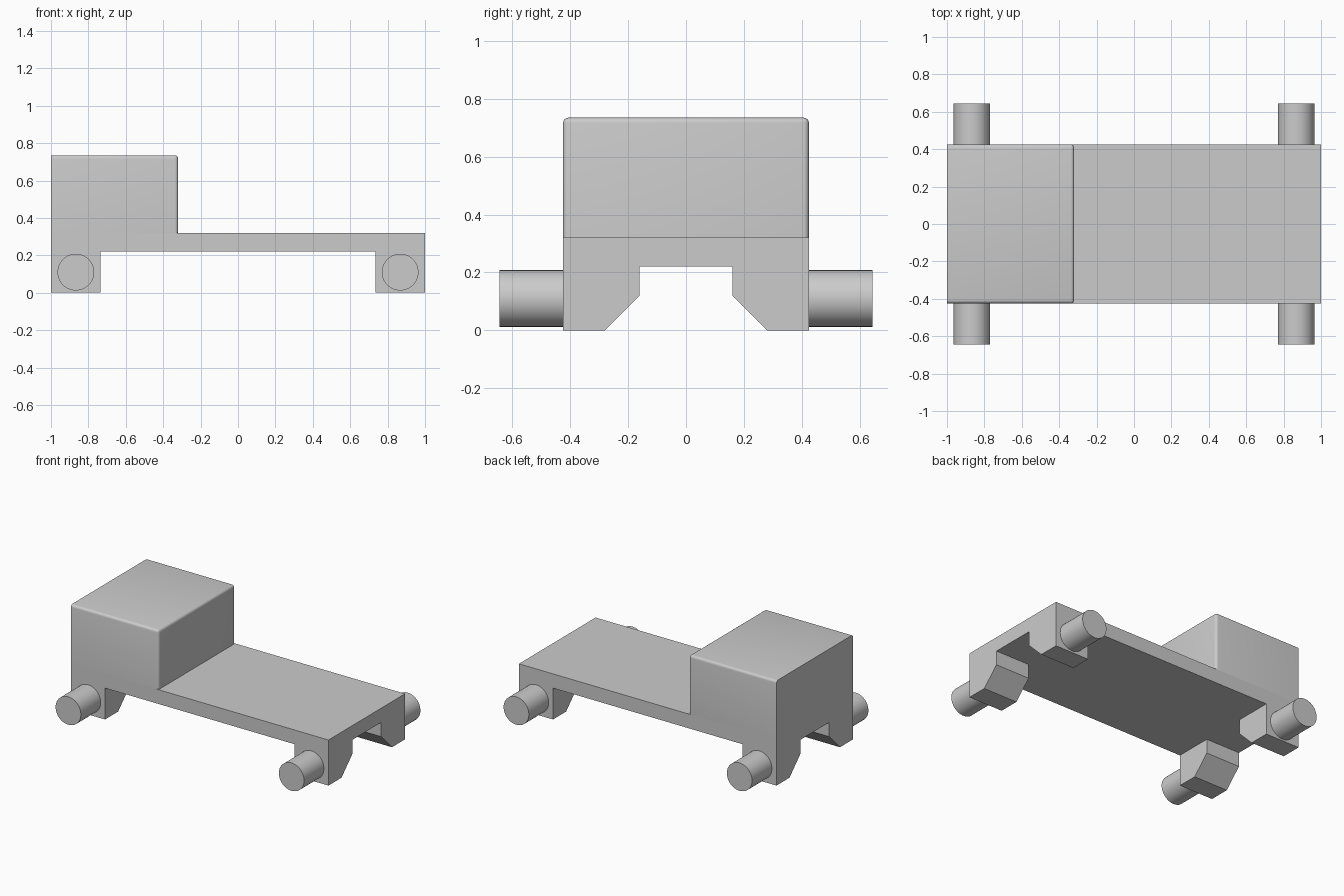
import bpy
import bmesh
from math import radians
from mathutils import Vector

cube = bpy.data.objects.get("Cube")
if cube:
    bpy.data.objects.remove(cube, do_unlink=True)

HALF_W = 0.425      # half width of the body
DECK_LOW, DECK_TOP, CAB_TOP = 0.22, 0.32, 0.735
CAB_FRONT = -0.32

grey = bpy.data.materials.new("plain_grey")
grey.use_nodes = True
grey.diffuse_color = (0.6, 0.6, 0.6, 1)
grey.node_tree.nodes["Principled BSDF"].inputs["Base Color"].default_value = (0.6, 0.6, 0.6, 1)


def finish(name, bm):
    """Turn a bmesh into a named grey object."""
    bmesh.ops.recalc_face_normals(bm, faces=bm.faces)
    mesh = bpy.data.meshes.new(name)
    bm.to_mesh(mesh)
    bm.free()
    mesh.materials.append(grey)
    obj = bpy.data.objects.new(name, mesh)
    bpy.context.collection.objects.link(obj)
    return obj


def prism(points, direction):
    """Extrude a closed outline of 3D points along a direction."""
    bm = bmesh.new()
    face = bm.faces.new([bm.verts.new(p) for p in points])
    new = bmesh.ops.extrude_face_region(bm, geom=[face])["geom"]
    moved = [g for g in new if isinstance(g, bmesh.types.BMVert)]
    bmesh.ops.translate(bm, verts=moved, vec=Vector(direction))
    return bm


def smooth(obj):
    bpy.ops.object.select_all(action="DESELECT")
    obj.select_set(True)
    bpy.context.view_layer.objects.active = obj
    bpy.ops.object.shade_smooth_by_angle(angle=radians(35))


# Chassis: flat deck with a downward leg block at each end
side = [(-1, 0), (-0.735, 0), (-0.735, DECK_LOW), (0.735, DECK_LOW),
        (0.735, 0), (1, 0), (1, DECK_TOP), (-1, DECK_TOP)]
chassis = finish("chassis", prism([(x, -HALF_W, z) for x, z in side], (0, 2 * HALF_W, 0)))

# Lengthwise tunnel that splits each leg block into two chamfered feet
half = [(0.38, -0.1), (0.16, 0.12), (0.16, DECK_LOW)]
outline = half + [(-y, z) for y, z in reversed(half)]
tunnel = finish("tunnel_cutter", prism([(-1.2, y, z) for y, z in outline], (2.4, 0, 0)))
tunnel.hide_render = True
tunnel.hide_viewport = True
cut = chassis.modifiers.new("tunnel", "BOOLEAN")
cut.operation = "DIFFERENCE"
cut.solver = "EXACT"
cut.object = tunnel

# Cab block: rounded along the top sides and the inner end, sharp at the outer end
corners = [(-1, -HALF_W), (CAB_FRONT, -HALF_W), (CAB_FRONT, HALF_W), (-1, HALF_W)]
bm = prism([(x, y, DECK_TOP) for x, y in corners], (0, 0, CAB_TOP - DECK_TOP))
rounded = []
for edge in bm.edges:
    mid = (edge.verts[0].co + edge.verts[1].co) / 2
    if mid.x > -0.99 and mid.z > DECK_TOP + 0.01:
        rounded.append(edge)
bmesh.ops.bevel(bm, geom=rounded, offset=0.018, segments=4, profile=0.5, affect="EDGES")
smooth(finish("cab", bm))

# Wheels: plain cylinders standing out from the sides of the feet
for end, x in (("right", -0.867), ("left", 0.867)):
    for place, sign in (("front", -1), ("back", 1)):
        bpy.ops.mesh.primitive_cylinder_add(
            vertices=64, radius=0.098, depth=0.22,
            location=(x, sign * (HALF_W + 0.11), 0.11), rotation=(radians(90), 0, 0))
        wheel = bpy.context.object
        wheel.name = f"{place}_{end}_wheel"
        wheel.data.materials.append(grey)
        smooth(wheel)
